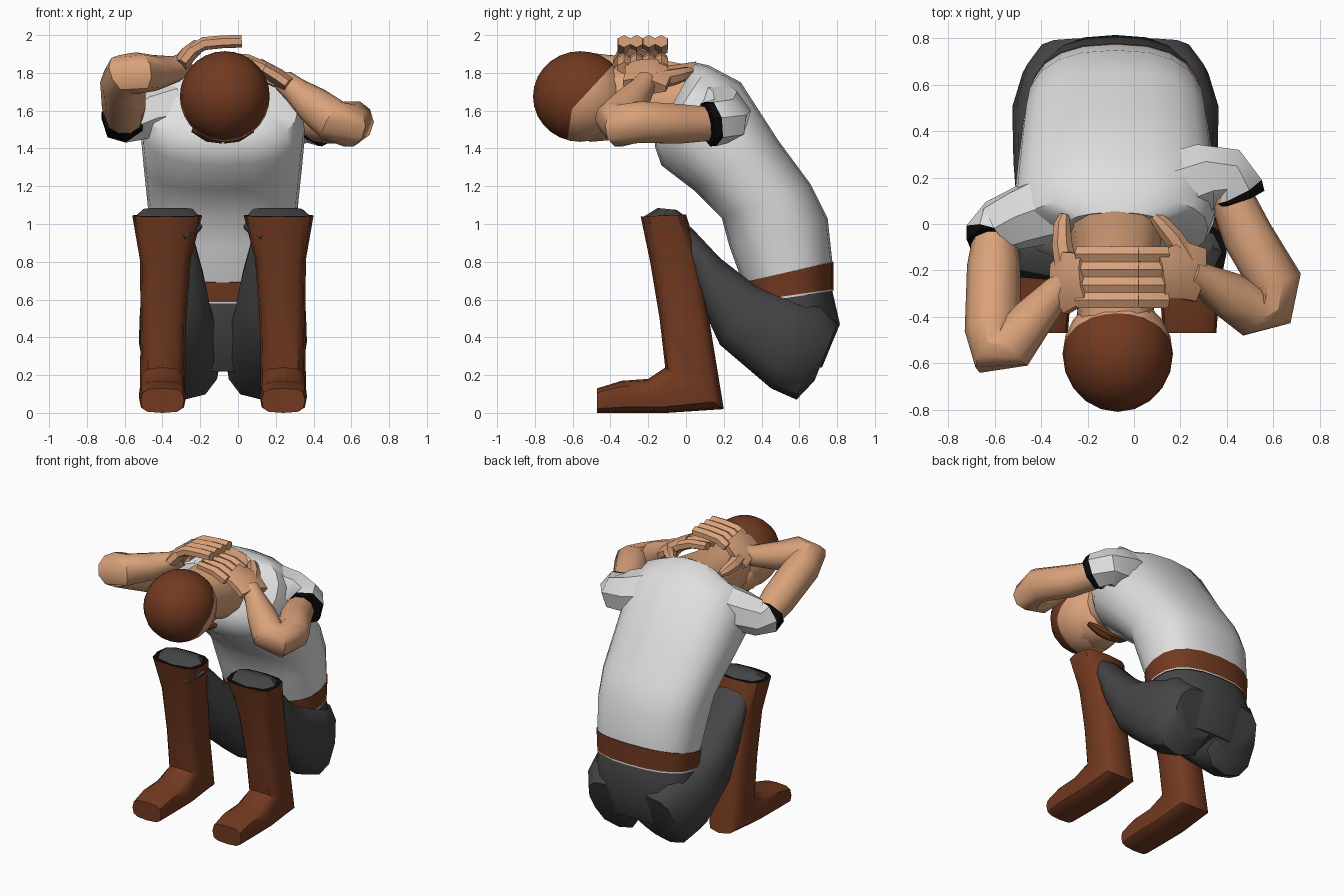
import bpy, bmesh, math
from mathutils import Vector

cube = bpy.data.objects.get("Cube")
if cube:
    bpy.data.objects.remove(cube)

CX = -0.08  # the body's own centre line


def material(name, r, g, b):
    m = bpy.data.materials.new(name)
    m.use_nodes = True
    m.diffuse_color = (r, g, b, 1)
    bsdf = m.node_tree.nodes["Principled BSDF"]
    bsdf.inputs["Base Color"].default_value = (r, g, b, 1)
    bsdf.inputs["Roughness"].default_value = 0.9
    return m


SKIN = material("skin", .70, .36, .195)
BROWN = material("brown leather", .17, .042, .015)
WHITE = material("white cloth", .74, .74, .74)
GREY = material("dark grey cloth", .06, .06, .06)
BLACK = material("black lining", .003, .003, .003)


def finish(bm, name, mats, angle=40):
    bmesh.ops.recalc_face_normals(bm, faces=bm.faces)
    me = bpy.data.meshes.new(name)
    bm.to_mesh(me)
    bm.free()
    for m in mats:
        me.materials.append(m)
    ob = bpy.data.objects.new(name, me)
    bpy.context.collection.objects.link(ob)
    bpy.ops.object.select_all(action='DESELECT')
    ob.select_set(True)
    bpy.context.view_layer.objects.active = ob
    bpy.ops.object.shade_smooth_by_angle(angle=math.radians(angle))


def skin_rings(name, rings, mats, seg_mats=None, end_mat=0):
    """Join rings of points with quads and close both ends."""
    bm = bmesh.new()
    rows = [[bm.verts.new(p) for p in r] for r in rings]
    n = len(rows[0])
    for k in range(len(rows) - 1):
        for i in range(n):
            j = (i + 1) % n
            f = bm.faces.new((rows[k][i], rows[k][j], rows[k + 1][j], rows[k + 1][i]))
            f.material_index = seg_mats[k] if seg_mats else 0
    bm.faces.new(rows[0])
    bm.faces.new(rows[-1]).material_index = end_mat
    finish(bm, name, mats)


def body_loft(name, sections, mats, n=16, power=2.5, **kw):
    """Sections: (y1, z1, y2, z2, x centre, half width) in the side profile."""
    rings = []
    for y1, z1, y2, z2, cx, hw in sections:
        ring = []
        for i in range(n):
            a = math.tau * i / n
            c, s = math.cos(a), math.sin(a)
            c = math.copysign(abs(c) ** (2 / power), c)
            s = math.copysign(abs(s) ** (2 / power), s)
            ring.append((cx + hw * c, (y1 + y2) / 2 + s * (y1 - y2) / 2,
                         (z1 + z2) / 2 + s * (z1 - z2) / 2))
        rings.append(ring)
    skin_rings(name, rings, mats, **kw)


def tube(name, path, mats, n=10, wide=(0, 1, 0), ratio=1, **kw):
    """Path: (x, y, z, radius); ratio widens the section along 'wide'."""
    pts = [Vector(p[:3]) for p in path]
    rings = []
    for k, p in enumerate(pts):
        t = (pts[min(k + 1, len(pts) - 1)] - pts[max(k - 1, 0)]).normalized()
        u = Vector(wide)
        u = (u - t * u.dot(t)).normalized()
        v = t.cross(u)
        r = path[k][3]
        rings.append([p + u * (r * ratio * math.cos(math.tau * (i + .5) / n))
                      + v * (r * math.sin(math.tau * (i + .5) / n)) for i in range(n)])
    skin_rings(name, rings, mats, **kw)


# Shirt, hunched forward
body_loft("shirt", [
    (.775, .80, .30, .69, CX, .365),
    (.75, 1.03, .23, .88, CX, .385),
    (.66, 1.21, .19, 1.03, CX, .40),
    (.49, 1.44, .04, 1.18, CX, .42),
    (.29, 1.75, -.13, 1.31, CX, .44),
    (.12, 1.84, -.165, 1.41, CX, .40),
    (.05, 1.855, -.16, 1.47, CX, .25)], [WHITE], n=20, power=2.4)

# Belt with the shirt hem below it, and the seat of the trousers
body_loft("belt", [
    (.78, .645, .312, .577, CX, .36),
    (.78, .655, .31, .587, CX, .36),
    (.78, .80, .295, .69, CX, .37)], [BROWN, WHITE], n=20, seg_mats=[1, 0], power=2.4)
body_loft("trouser_seat", [
    (.775, .645, .32, .58, CX, .355),
    (.815, .47, .34, .40, CX, .37),
    (.72, .24, .45, .22, CX, .33)], [GREY], n=20, power=2.3)

# Legs and boots on both sides
for side, label in ((1, "left"), (-1, "right")):
    def x(d):
        return CX + side * d
    body_loft(label + "_thigh", [
        (-.15, 1.07, -.04, .98, x(.29), .12),
        (.03, .98, .02, .74, x(.28), .14),
        (.18, .82, .10, .53, x(.26), .17),
        (.36, .68, .18, .36, x(.25), .19),
        (.56, .62, .45, .13, x(.23), .215),
        (.72, .58, .585, .07, x(.205), .195),
        (.80, .47, .68, .17, x(.17), .165)], [GREY], n=12)
    body_loft(label + "_boot", [
        (-.47, .13, -.47, .0, x(.32), .115),
        (-.34, .17, -.34, .0, x(.32), .125),
        (-.20, .18, -.10, .0, x(.32), .125),
        (-.11, .24, .20, .02, x(.32), .12),
        (-.14, .50, .13, .45, x(.315), .12),
        (-.19, .80, .07, .83, x(.305), .135),
        (-.24, 1.04, .0, 1.05, x(.295), .185)],
        [BROWN, BLACK], n=12, power=3.2, end_mat=1)
    body_loft(label + "_knee", [
        (-.23, 1.035, -.01, 1.045, x(.295), .17),
        (-.15, 1.085, -.05, 1.075, x(.29), .13)], [GREY], n=8)
    # Fold of cloth showing on the inside of the boot
    tube(label + "_boot_fold", [(x(.125), -.10, .99, .02), (x(.16), -.16, .96, .024),
                                (x(.21), -.20, .93, .018)], [GREY], n=6)

# Neck and head
body_loft("neck", [
    (.055, 1.86, -.15, 1.45, CX, .20),
    (-.15, 1.83, -.21, 1.45, CX, .18),
    (-.42, 1.84, -.42, 1.52, CX, .16)], [SKIN], n=12)
bm = bmesh.new()
bmesh.ops.create_uvsphere(bm, u_segments=20, v_segments=14, radius=1)
for v in bm.verts:
    v.co = (CX + .01 + v.co.x * .238, -.56 + v.co.y * .25, 1.675 + v.co.z * .24)
cuts = ((Vector((0, -.37, 1.86)), Vector((0, -.73, .68))),
        (Vector((0, -.62, 1.5)), Vector((0, -1, .15))))
for co, no in cuts:
    bmesh.ops.bisect_plane(bm, geom=bm.verts[:] + bm.edges[:] + bm.faces[:],
                           plane_co=co, plane_no=no)
for f in bm.faces:
    c = f.calc_center_median()
    f.material_index = int(any((c - co).dot(no) > 0 for co, no in cuts))
finish(bm, "head", [SKIN, BROWN])
tube("jaw", [(CX, -.60, 1.60, .12), (CX, -.50, 1.59, .155),
             (CX, -.38, 1.59, .145), (CX, -.31, 1.58, .09)], [SKIN], wide=(1, 0, 0), ratio=1.2)
for s in (1, -1):
    tube("moustache_half", [(CX, -.35, 1.46, .035), (CX + s * .08, -.35, 1.47, .035),
                            (CX + s * .16, -.37, 1.50, .015)], [BROWN], n=6)

# Sleeves with dark open cuffs
tube("left_sleeve", [(.16, .15, 1.60, .16), (.30, .20, 1.57, .15), (.40, .21, 1.55, .125),
                     (.44, .14, 1.535, .125), (.45, .11, 1.53, .12)],
     [WHITE, BLACK], n=7, wide=(0, 0, 1), seg_mats=[0, 0, 0, 1], end_mat=1)
tube("right_sleeve", [(-.34, .08, 1.61, .16), (-.48, .03, 1.58, .14), (-.58, -.01, 1.55, .125),
                      (-.605, -.05, 1.55, .125), (-.605, -.08, 1.57, .12)],
     [WHITE, BLACK], n=7, wide=(0, .5, .85), seg_mats=[0, 0, 0, 1], end_mat=1)

# Arms, bent at the elbow towards the head
tube("left_arm", [(.40, .16, 1.53, .09), (.49, -.05, 1.53, .11), (.61, -.25, 1.54, .115),
                  (.59, -.35, 1.52, .115), (.50, -.37, 1.55, .115), (.40, -.30, 1.63, .10),
                  (.30, -.24, 1.71, .07), (.24, -.21, 1.76, .06)], [SKIN], wide=(0, 0, 1))
tube("right_arm", [(-.60, -.02, 1.53, .09), (-.605, -.18, 1.61, .115),
                   (-.61, -.46, 1.75, .12), (-.60, -.55, 1.79, .115), (-.53, -.53, 1.80, .11),
                   (-.44, -.41, 1.80, .095), (-.33, -.29, 1.82, .07), (-.28, -.25, 1.85, .06)],
     [SKIN], wide=(0, .5, .85))

# Hands clasped over the back of the head
tube("left_palm", [(.28, -.22, 1.73, .045), (.21, -.20, 1.78, .048), (.11, -.22, 1.84, .04)],
     [SKIN], n=8, ratio=2.8)
tube("right_palm", [(-.32, -.28, 1.82, .045), (-.27, -.24, 1.89, .048), (-.21, -.23, 1.945, .04)],
     [SKIN], n=8, ratio=2.8)
for k in range(4):
    y = -.13 - .066 * k
    tube("left_finger", [(.14, y, 1.825, .034), (.05, y, 1.865, .034), (-.08, y, 1.88, .028)],
         [SKIN], n=6, ratio=1.15)
    tube("right_finger", [(-.24, y, 1.92, .032), (-.18, y, 1.955, .035),
                          (-.08, y, 1.965, .034), (.02, y, 1.967, .033)],
         [SKIN], n=6, ratio=1.15)
tube("left_thumb", [(.23, -.16, 1.76, .05), (.17, -.06, 1.78, .045),
                    (.11, .01, 1.80, .035), (.08, .04, 1.80, .02)], [SKIN], n=7, wide=(0, 0, 1))
tube("right_thumb", [(-.29, -.20, 1.84, .05), (-.31, -.09, 1.82, .045),
                     (-.31, .0, 1.81, .036), (-.30, .04, 1.80, .02)], [SKIN], n=7, wide=(0, 0, 1))
